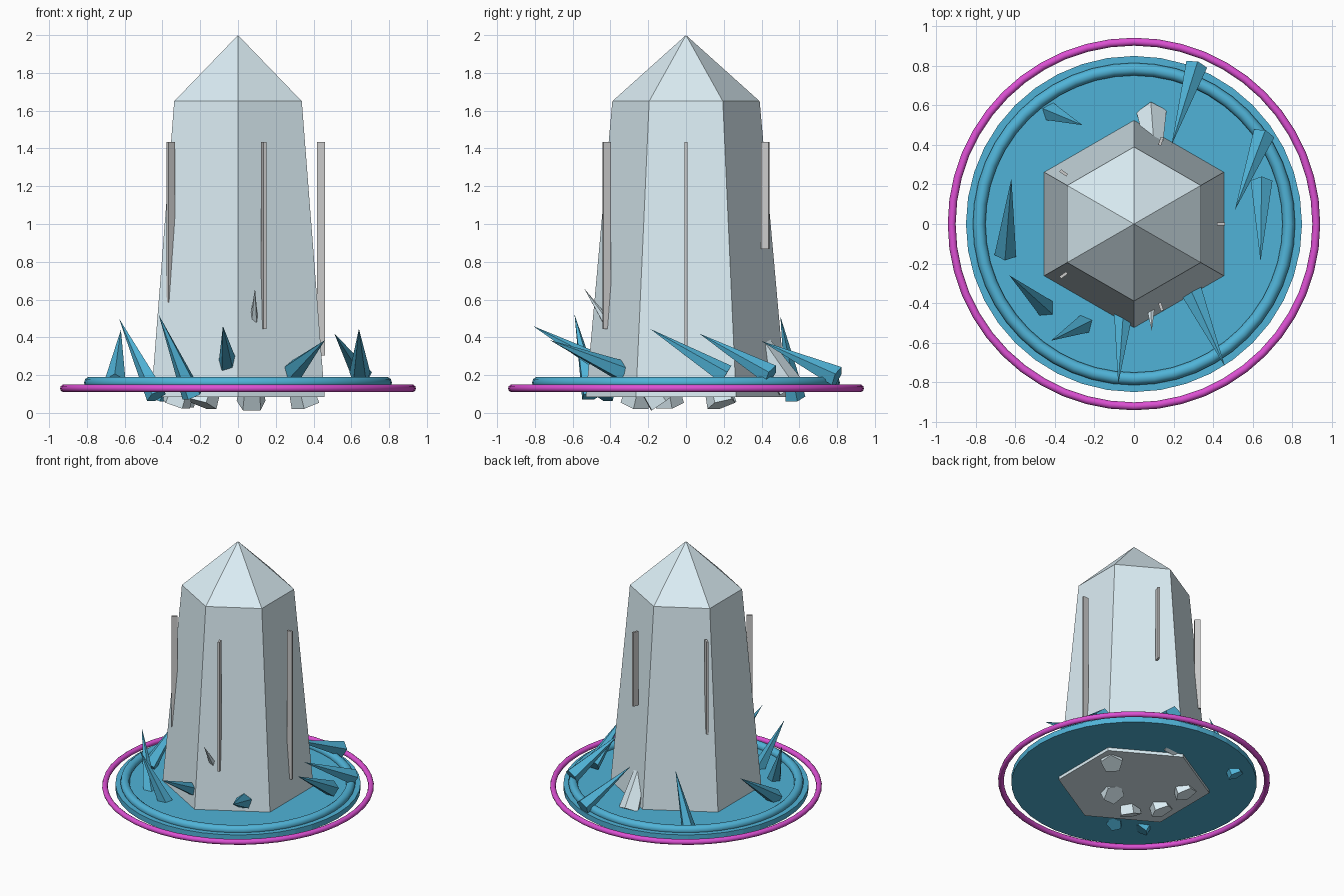
import bpy, math
from mathutils import Vector

if "Cube" in bpy.data.objects:
    bpy.data.objects.remove(bpy.data.objects["Cube"])


def material(name, rgb):
    m = bpy.data.materials.new(name)
    m.diffuse_color = (*rgb, 1)
    m.use_nodes = True
    m.node_tree.nodes["Principled BSDF"].inputs["Base Color"].default_value = m.diffuse_color
    return m


PALE = material("pale_crystal", (0.72, 0.86, 0.92))
BLUE = material("blue_crystal", (0.08, 0.45, 0.68))
PINK = material("pink_ring", (0.72, 0.08, 0.65))


def finish(name, mat=None):
    o = bpy.context.object
    o.name = name
    if mat:
        o.data.materials.append(mat)
    return o


def shard(name, base, tip, radius, mat):
    # five-sided spike running from base centre to tip
    a, b = Vector(base), Vector(tip)
    d = b - a
    bpy.ops.mesh.primitive_cone_add(vertices=5, radius1=radius, radius2=0,
                                    depth=d.length, location=(a + b) / 2,
                                    rotation=d.to_track_quat('Z', 'Y').to_euler())
    return finish(name, mat)


def ring(name, major, minor, z, mat):
    bpy.ops.mesh.primitive_torus_add(major_radius=major, minor_radius=minor,
                                     major_segments=48, minor_segments=10,
                                     location=(0, 0, z))
    bpy.ops.object.shade_smooth_by_angle(angle=math.radians(40))
    return finish(name, mat)


# main hexagonal crystal: tapered column with pointed cap
levels = [(0.53, 0.085), (0.39, 1.65)]
verts = [(r * math.sin(i * math.pi / 3), r * math.cos(i * math.pi / 3), z)
         for r, z in levels for i in range(6)] + [(0, 0, 2)]
faces = [tuple(range(6))]
for i in range(6):
    j = (i + 1) % 6
    faces += [(j, i, i + 6, j + 6), (j + 6, i + 6, 12)]
mesh = bpy.data.meshes.new("main_crystal")
mesh.from_pydata(verts, [], faces)
mesh.materials.append(PALE)
bpy.context.collection.objects.link(bpy.data.objects.new("main_crystal", mesh))

# base disc and two rings
bpy.ops.mesh.primitive_cylinder_add(vertices=40, radius=0.85, depth=0.04,
                                    location=(0, 0, 0.13))
finish("base_disc", BLUE)
ring("inner_ring", 0.783, 0.032, 0.16, BLUE)
ring("outer_ring", 0.922, 0.02, 0.13, PINK)

# five thin strips around the column, sharing one top height
for i in range(5):
    a = math.radians(-72 * i)
    length = 1.13 - 0.141 * i
    bpy.ops.mesh.primitive_cube_add(size=1, rotation=(0, 0, a),
                                    location=(0.44 * math.cos(a), 0.44 * math.sin(a),
                                              1.433 - length / 2))
    bpy.context.object.scale = (0.042, 0.015, length)
    finish(f"strip_{i + 1}")

# blue shards around the foot: base centre, tip
blue = [
    ((0.315, 0.80, 0.19), (0.19, 0.40, 0.38)),
    ((0.655, 0.45, 0.20), (0.51, 0.07, 0.42)),
    ((0.645, 0.21, 0.20), (0.64, -0.19, 0.445)),
    ((0.29, -0.34, 0.22), (0.46, -0.72, 0.385)),
    ((-0.05, -0.40, 0.23), (-0.08, -0.81, 0.46)),
    ((-0.24, -0.50, 0.09), (-0.42, -0.59, 0.52)),
    ((-0.43, -0.44, 0.09), (-0.63, -0.26, 0.50)),
    ((-0.65, -0.15, 0.16), (-0.62, 0.23, 0.44)),
    ((-0.44, 0.575, 0.08), (-0.26, 0.50, 0.51)),
]
for i, (b, t) in enumerate(blue):
    shard(f"blue_shard_{i + 1}", b, t, 0.058, BLUE)

# pale shards rooted under the column, mostly buried in it
pale = [
    ((0.36, 0.19, 0.045), (0.17, 0.0, 0.74)),
    ((0.09, 0.55, 0.13), (0.12, 0.15, 0.76)),
    ((0.07, -0.13, 0.05), (0.09, -0.54, 0.66)),
    ((-0.19, -0.27, 0.045), (0.05, -0.12, 0.73)),
    ((-0.33, -0.09, 0.045), (-0.1, -0.2, 0.73)),
    ((-0.31, 0.19, 0.05), (-0.1, 0.05, 0.74)),
]
for i, (b, t) in enumerate(pale):
    shard(f"pale_shard_{i + 1}", b, t, 0.08, PALE)
